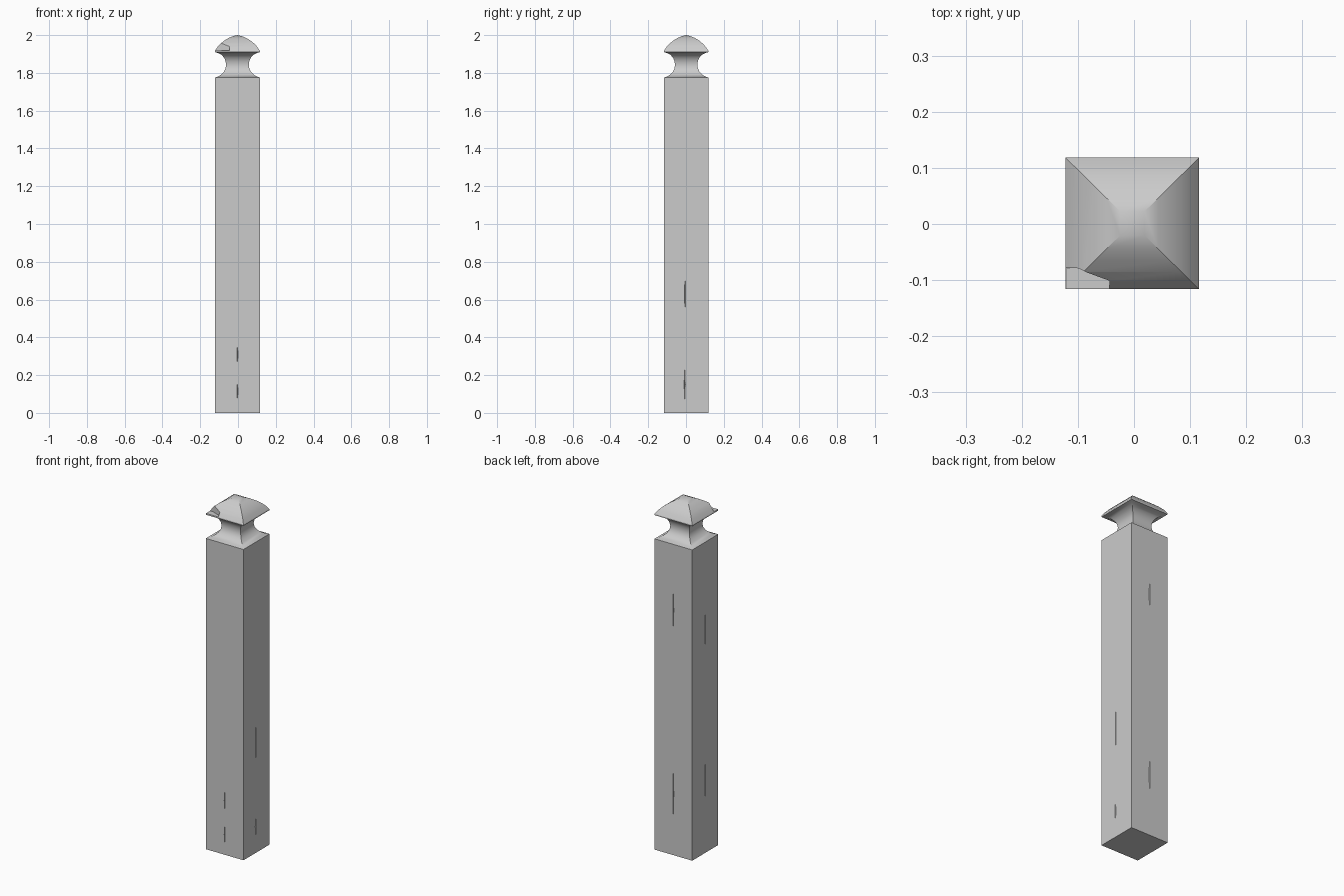
import bpy, bmesh, math

if "Cube" in bpy.data.objects:
    bpy.data.objects.remove(bpy.data.objects["Cube"])

CX, CY = -0.003, 0.001   # the worn post sits slightly off centre

def add_object(name, bm):
    bmesh.ops.recalc_face_normals(bm, faces=bm.faces)
    mesh = bpy.data.meshes.new(name)
    bm.to_mesh(mesh)
    bm.free()
    ob = bpy.data.objects.new(name, mesh)
    bpy.context.collection.objects.link(ob)
    return ob

def square_loft(bm, profile):
    """Stack square rings of (half width, z); the last point is the apex."""
    rings = []
    for h, z in profile[:-1]:
        rings.append([bm.verts.new((CX + sx * h, CY + sy * h * 0.985, z))
                      for sx, sy in ((-1, -1), (1, -1), (1, 1), (-1, 1))])
    for a, b in zip(rings, rings[1:]):
        for i in range(4):
            j = (i + 1) % 4
            bm.faces.new((a[i], a[j], b[j], b[i]))
    apex = bm.verts.new((CX, CY, profile[-1][1]))
    for i in range(4):
        bm.faces.new((rings[-1][i], rings[-1][(i + 1) % 4], apex))
    bm.faces.new(rings[0][::-1])

def prism(bm, outline, z0, z1):
    lo = [bm.verts.new((x, y, z0)) for x, y in outline]
    hi = [bm.verts.new((x, y, z1)) for x, y in outline]
    n = len(outline)
    bm.faces.new(lo[::-1])
    bm.faces.new(hi)
    for i in range(n):
        j = (i + 1) % n
        bm.faces.new((lo[i], lo[j], hi[j], hi[i]))

def crack(bm, angle, z0, z1, offset=0.0):
    """Slender diamond wedge cutting into the middle of one side."""
    c, s = math.cos(angle), math.sin(angle)
    def v(r, t, z):
        return bm.verts.new((CX + r * c - t * s, CY + r * s + t * c, z))
    zm, o = (z0 + z1) / 2, offset
    bot, top = v(0.122, o, z0), v(0.122, o, z1)
    left, right, deep = v(0.122, o - 0.004, zm), v(0.122, o + 0.004, zm), v(0.108, o, zm)
    for a, b in ((left, deep), (deep, right), (right, left)):
        bm.faces.new((a, b, bot))
        bm.faces.new((b, a, top))

# Shaft, coved neck and domed cap in one square profile
profile = [(0.119, 0), (0.119, 1.775), (0.102, 1.781), (0.086, 1.791),
           (0.072, 1.805), (0.063, 1.823), (0.060, 1.843), (0.063, 1.863),
           (0.071, 1.881), (0.085, 1.896), (0.102, 1.905), (0.119, 1.910),
           (0.119, 1.917), (0.105, 1.938), (0.088, 1.956), (0.068, 1.972),
           (0.046, 1.985), (0.022, 1.995), (0, 2.0)]
bm = bmesh.new()
square_loft(bm, profile)
post = add_object("post", bm)

# Broken front left corner of the cap
bm = bmesh.new()
prism(bm, [(-0.14, -0.14), (-0.044, -0.14), (-0.044, -0.101),
           (-0.085, -0.086), (-0.098, -0.079), (-0.14, -0.077)], 1.918, 1.99)
chip = add_object("cap_chip_cutter", bm)

# Drying cracks along the middle of each side
FRONT, RIGHT, BACK, LEFT = -math.pi / 2, 0, math.pi / 2, math.pi
bm = bmesh.new()
for angle, z0, z1, off in ((FRONT, 0.03, 0.20, 0), (FRONT, 0.22, 0.40, 0),
                           (RIGHT, 0.04, 0.26, -0.008), (RIGHT, 0.5, 0.76, -0.006),
                           (BACK, 0.1, 0.6, 0), (BACK, 1.2, 1.6, 0),
                           (LEFT, 0.28, 0.55, 0), (LEFT, 1.15, 1.4, 0)):
    crack(bm, angle, z0, z1, off)
cracks = add_object("crack_cutter", bm)

# Carve the damage and tidy up
bpy.context.view_layer.objects.active = post
post.select_set(True)
for cutter in (chip, cracks):
    cutter.hide_render = True
    mod = post.modifiers.new(cutter.name, 'BOOLEAN')
    mod.operation = 'DIFFERENCE'
    mod.solver = 'EXACT'
    mod.object = cutter
    bpy.ops.object.modifier_apply(modifier=mod.name)
    bpy.data.objects.remove(cutter)
bpy.ops.object.shade_smooth_by_angle(angle=math.radians(30))
